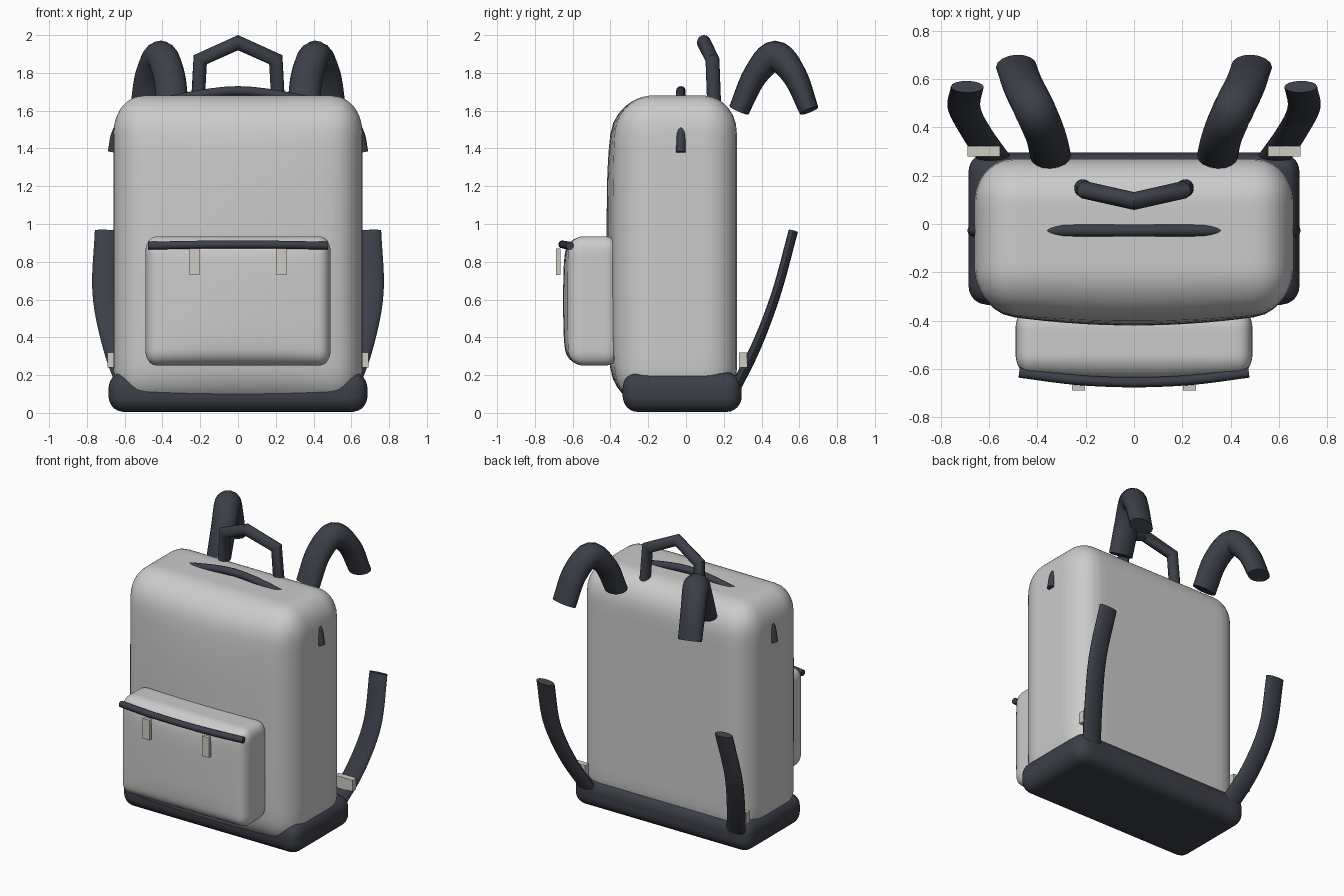
import bpy, bmesh, math
from mathutils import Vector

if "Cube" in bpy.data.objects:
    bpy.data.objects.remove(bpy.data.objects["Cube"])


def material(name, rgb):
    m = bpy.data.materials.new(name)
    m.diffuse_color = (*rgb, 1)
    m.use_nodes = True
    m.node_tree.nodes["Principled BSDF"].inputs["Base Color"].default_value = m.diffuse_color
    return m


DARK = material("dark_fabric", (0.045, 0.05, 0.065))
PALE = material("pale_buckle", (0.62, 0.6, 0.54))


def finish(bm, name, mat=None, smooth=True):
    bmesh.ops.recalc_face_normals(bm, faces=bm.faces)
    me = bpy.data.meshes.new(name)
    bm.to_mesh(me)
    bm.free()
    if mat:
        me.materials.append(mat)
    if smooth:
        me.polygons.foreach_set("use_smooth", [True] * len(me.polygons))
        me.set_sharp_from_angle(angle=math.radians(42))
    ob = bpy.data.objects.new(name, me)
    bpy.context.collection.objects.link(ob)
    return ob


def soft_box(name, lo, hi, radius, bulge=0.0, mat=None, cuts=25):
    """Box with elliptical rounded edges and an outward-bowed front (-y)."""
    lo, hi = Vector(lo), Vector(hi)
    c, h = (lo + hi) / 2, (hi - lo) / 2
    bm = bmesh.new()
    bmesh.ops.create_cube(bm, size=2)
    bmesh.ops.subdivide_edges(bm, edges=bm.edges[:], cuts=cuts, use_grid_fill=True)
    for v in bm.verts:
        # crowd the grid toward the edges, then round them
        p = [math.sin(u * math.pi / 2) * h[i] for i, u in enumerate(v.co)]
        q = [max(radius[i] - h[i], min(h[i] - radius[i], p[i])) for i in range(3)]
        d = Vector([(p[i] - q[i]) / radius[i] for i in range(3)]).normalized()
        p = Vector([q[i] + d[i] * radius[i] for i in range(3)])
        front = max(0, min(1, 0.5 - p.y / h.y))
        p.y -= bulge * front * (1 - (p.x / h.x) ** 2) * (1 - (p.z / h.z) ** 4)
        v.co = p + c
    return finish(bm, name, mat)


def block(name, lo, hi, mat):
    lo, hi = Vector(lo), Vector(hi)
    bm = bmesh.new()
    bmesh.ops.create_cube(bm, size=1)
    for v in bm.verts:
        v.co = Vector([v.co[i] * (hi - lo)[i] for i in range(3)]) + (lo + hi) / 2
    return finish(bm, name, mat, False)


def spline(pts, steps):
    """Catmull-Rom through tuples of any length."""
    pts = [Vector(p) for p in pts]
    pts = [2 * pts[0] - pts[1]] + pts + [2 * pts[-1] - pts[-2]]
    out = []
    for a, b, c, d in zip(pts, pts[1:], pts[2:], pts[3:]):
        for k in range(steps):
            t = k / steps
            out.append(0.5 * (2 * b + (c - a) * t + (2 * a - 5 * b + 4 * c - d) * t * t
                              + (3 * b - a - 3 * c + d) * t ** 3))
    return out + [pts[-2]]


def sweep(name, pts, half_w, half_t, side, mat, sides=16):
    """Elliptical tube along pts; half_t is a list, half_w lies along side."""
    pts = [Vector(p[:3]) for p in pts]
    bm = bmesh.new()
    rings = []
    for i, p in enumerate(pts):
        a = (p - pts[max(i - 1, 0)]).normalized()
        b = (pts[min(i + 1, len(pts) - 1)] - p).normalized()
        t = (a + b).normalized()
        s = Vector(side)
        s = (s - t * s.dot(t)).normalized()
        n = s.cross(t)
        mitre = 1 / max(t.dot(b if b.length else a), 0.5)
        rings.append([bm.verts.new(p + s * half_w * math.cos(g) + n * half_t[i] * mitre * math.sin(g))
                      for g in (2 * math.pi * k / sides for k in range(sides))])
    for r0, r1 in zip(rings, rings[1:]):
        for k in range(sides):
            j = (k + 1) % sides
            bm.faces.new((r0[k], r0[j], r1[j], r1[k]))
    bm.faces.new(rings[0])
    bm.faces.new(rings[-1])
    return finish(bm, name, mat)


# main bag, base and front pocket
soft_box("bag_body", (-0.66, -0.36, 0.03), (0.66, 0.27, 1.68), (0.16, 0.18, 0.2), 0.06)
soft_box("bag_base", (-0.685, -0.335, 0.005), (0.685, 0.295, 0.215), (0.08, 0.08, 0.085), 0, DARK)
soft_box("front_pocket", (-0.49, -0.62, 0.25), (0.49, -0.35, 0.935), (0.06, 0.08, 0.08), 0.03)

# pocket trim piping
trim = spline([(-0.475, -0.615, 0.885), (-0.24, -0.645, 0.89), (0, -0.655, 0.892),
               (0.24, -0.645, 0.89), (0.475, -0.615, 0.885)], 5)
sweep("pocket_trim", trim, 0.021, [0.021] * len(trim), (0, 0, 1), DARK, 12)

# top zip running over the bag and down both sides
half = [(0.665, 1.38), (0.635, 1.5), (0.53, 1.605), (0.36, 1.655)]
arc = [(-x, -0.027, z) for x, z in half] + [(0, -0.027, 1.705)] + [(x, -0.027, z) for x, z in half[::-1]]
arc = spline(arc, 5)
sweep("top_zip", arc, 0.025, [0.025] * len(arc), (0, 1, 0), DARK, 12)

# carry handle
sweep("carry_handle", [(-0.215, 0.15, 1.6), (-0.2, 0.14, 1.87), (0, 0.095, 1.96),
                       (0.2, 0.14, 1.87), (0.215, 0.15, 1.6)],
      0.037, [0.036] * 5, (0, 1, 0), DARK)

# mirrored straps and buckles; the fourth strap value is half thickness
UPPER = spline([(0.345, 0.28, 1.602, 0.055), (0.365, 0.365, 1.785, 0.066), (0.41, 0.472, 1.888, 0.081),
                (0.46, 0.575, 1.785, 0.066), (0.487, 0.652, 1.6, 0.052)], 6)
LOWER = spline([(0.57, 0.26, 0.13, 0.03), (0.65, 0.375, 0.36, 0.027),
                (0.703, 0.48, 0.64, 0.025), (0.69, 0.568, 0.963, 0.025)], 7)
for label, sx in (("right", 1), ("left", -1)):
    for part, path, width in (("upper_strap", UPPER, 0.085), ("lower_strap", LOWER, 0.068)):
        sweep(f"{part}_{label}", [(p[0] * sx, p[1], p[2]) for p in path], width,
              [p[3] for p in path], (1, 0, 0), DARK)
    x0, x1 = sorted((0.555 * sx, 0.69 * sx))
    block(f"strap_buckle_{label}", (x0, 0.28, 0.24), (x1, 0.322, 0.32), PALE)
    x = 0.23 * sx
    block(f"pocket_buckle_{label}", (x - 0.027, -0.688, 0.73), (x + 0.027, -0.664, 0.87), PALE)
